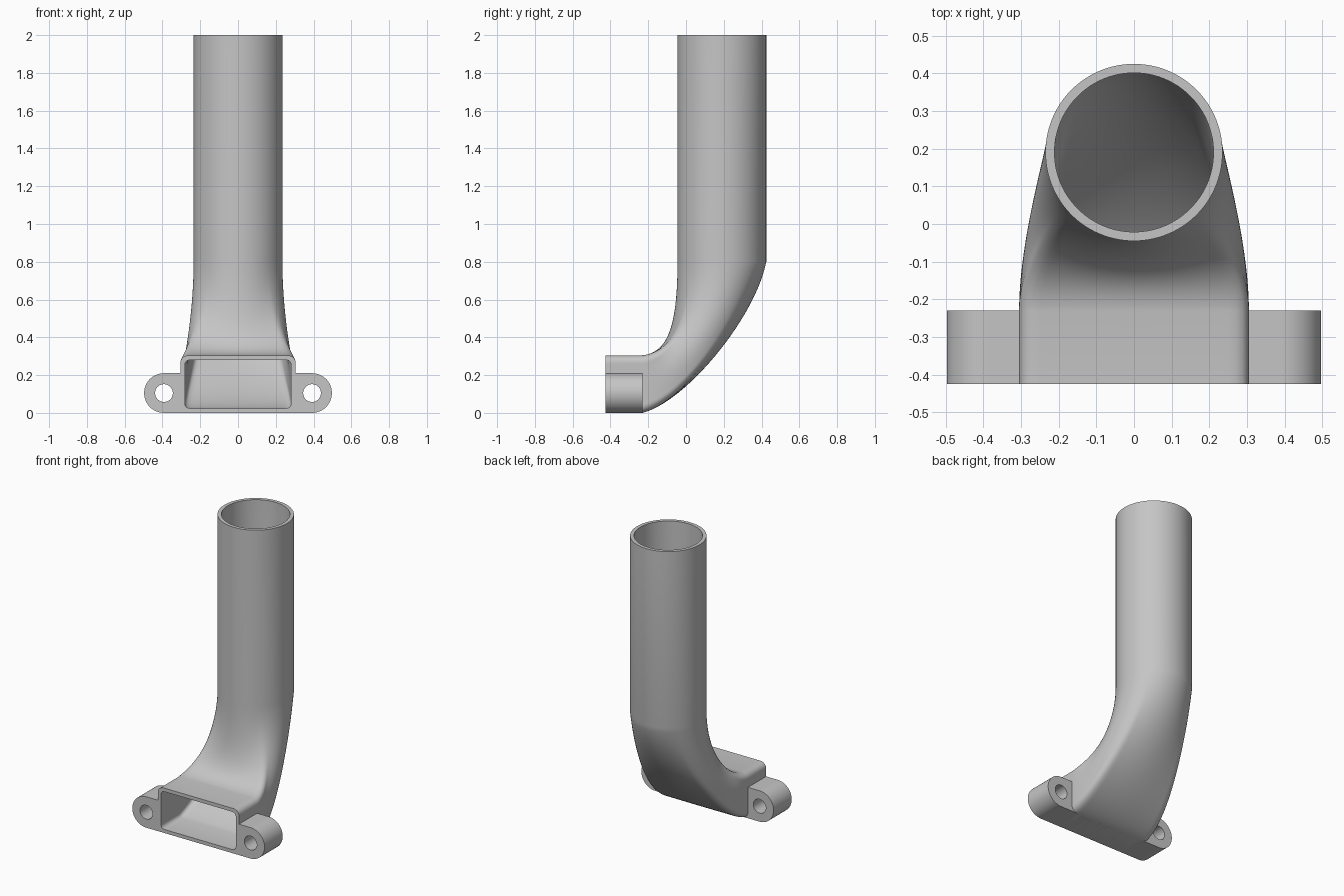
import bpy, bmesh
from math import cos, sin, pi
from mathutils import Vector

cube = bpy.data.objects.get("Cube")
if cube:
    bpy.data.objects.remove(cube, do_unlink=True)

grey = bpy.data.materials.new("plain grey")
grey.use_nodes = True
colour = (0.56, 0.56, 0.56, 1)
grey.diffuse_color = colour
grey.node_tree.nodes["Principled BSDF"].inputs["Base Color"].default_value = colour

FRONT, BACK = -0.425, -0.23      # depth of the straight mouth
BEND_TOP, TOP = 0.8, 2.0         # where the round pipe starts and ends
PIPE_Y, HEIGHT = 0.19, 0.305
SIDES, STEPS = 160, 28


def finish(bm, name):
    bmesh.ops.recalc_face_normals(bm, faces=bm.faces)
    mesh = bpy.data.meshes.new(name)
    bm.to_mesh(mesh)
    bm.free()
    mesh.materials.append(grey)
    obj = bpy.data.objects.new(name, mesh)
    bpy.context.collection.objects.link(obj)
    bpy.ops.object.select_all(action='DESELECT')
    bpy.context.view_layer.objects.active = obj
    obj.select_set(True)
    bpy.ops.object.shade_smooth_by_angle(angle=pi / 6)
    return obj


def rounded_box(c, s, hw, hh, r):
    """Point of a rounded rectangle along the given direction."""
    k = max(abs(c), abs(s))
    p = Vector((c / k * hw, s / k * hh))
    q = Vector((max(r - hw, min(hw - r, p.x)), max(r - hh, min(hh - r, p.y))))
    return q + (p - q).normalized() * r


def skin(inset, corner):
    """Rings from the rectangular mouth through the bend to the pipe top."""
    lines = []
    for i in range(SIDES):
        a = 2 * pi * (i + 0.5) / SIDES
        c, s = cos(a), sin(a)
        box = rounded_box(c, s, HEIGHT - inset, HEIGHT / 2 - inset, corner)
        radius = 0.235 - inset
        z = box.y + HEIGHT / 2
        v = z / HEIGHT
        p0 = Vector((box.x, BACK, z))
        p3 = Vector((radius * c, PIPE_Y - radius * s, BEND_TOP))
        p1 = p0 + Vector((0, 0.23, 0.06)).lerp(Vector((0, 0.13, 0.015)), v)
        p2 = p3 - Vector((0, 0.06, 0.3)).lerp(Vector((0, 0, 0.35)), v)
        line = [Vector((box.x, FRONT, z))]
        for j in range(STEPS + 1):
            t = j / STEPS
            u = 1 - t
            line.append(p0 * u**3 + p1 * 3 * u * u * t + p2 * 3 * u * t * t + p3 * t**3)
        line.append(Vector((p3.x, p3.y, TOP)))
        lines.append(line)
    return [list(ring) for ring in zip(*lines)]


# Hollow bent duct: outer skin up, inner skin back down
bm = bmesh.new()
rings = skin(0, 0.04) + skin(0.024, 0.025)[::-1]
loops = [[bm.verts.new(p) for p in ring] for ring in rings]
for k, low in enumerate(loops):
    high = loops[(k + 1) % len(loops)]
    for i in range(SIDES):
        n = (i + 1) % SIDES
        bm.faces.new((low[i], low[n], high[n], high[i]))
finish(bm, "bent_duct")


# Mounting lugs with a through hole
def lug(side, name):
    bm = bmesh.new()
    cx, cz, r, hole, inner, n = 0.392, 0.105, 0.105, 0.047, 0.29, 64
    outline, bore = [], []
    for i in range(n):
        a = 2 * pi * (i + 0.5) / n
        c, s = cos(a), sin(a)
        if c > 0:
            x, z = cx + r * c, cz + r * s
        else:
            k = max(abs(c), abs(s))
            x, z = cx + c / k * (cx - inner), cz + s / k * r
        outline.append((side * x, z))
        bore.append((side * (cx + hole * c), cz + hole * s))
    loops = [[bm.verts.new((x, y, z)) for x, z in pts]
             for pts, y in ((outline, FRONT), (outline, BACK), (bore, BACK), (bore, FRONT))]
    for k in range(4):
        a, b = loops[k], loops[(k + 1) % 4]
        for i in range(n):
            j = (i + 1) % n
            bm.faces.new((a[i], a[j], b[j], b[i]))
    finish(bm, name)


lug(1, "left_lug")
lug(-1, "right_lug")

# Flat foot strip joining the lugs under the mouth
bm = bmesh.new()
bmesh.ops.create_cube(bm, size=1)
for v in bm.verts:
    v.co = (v.co.x * 0.6, v.co.y * (BACK - FRONT) + (BACK + FRONT) / 2, (v.co.z + 0.5) * 0.02)
finish(bm, "foot_strip")
